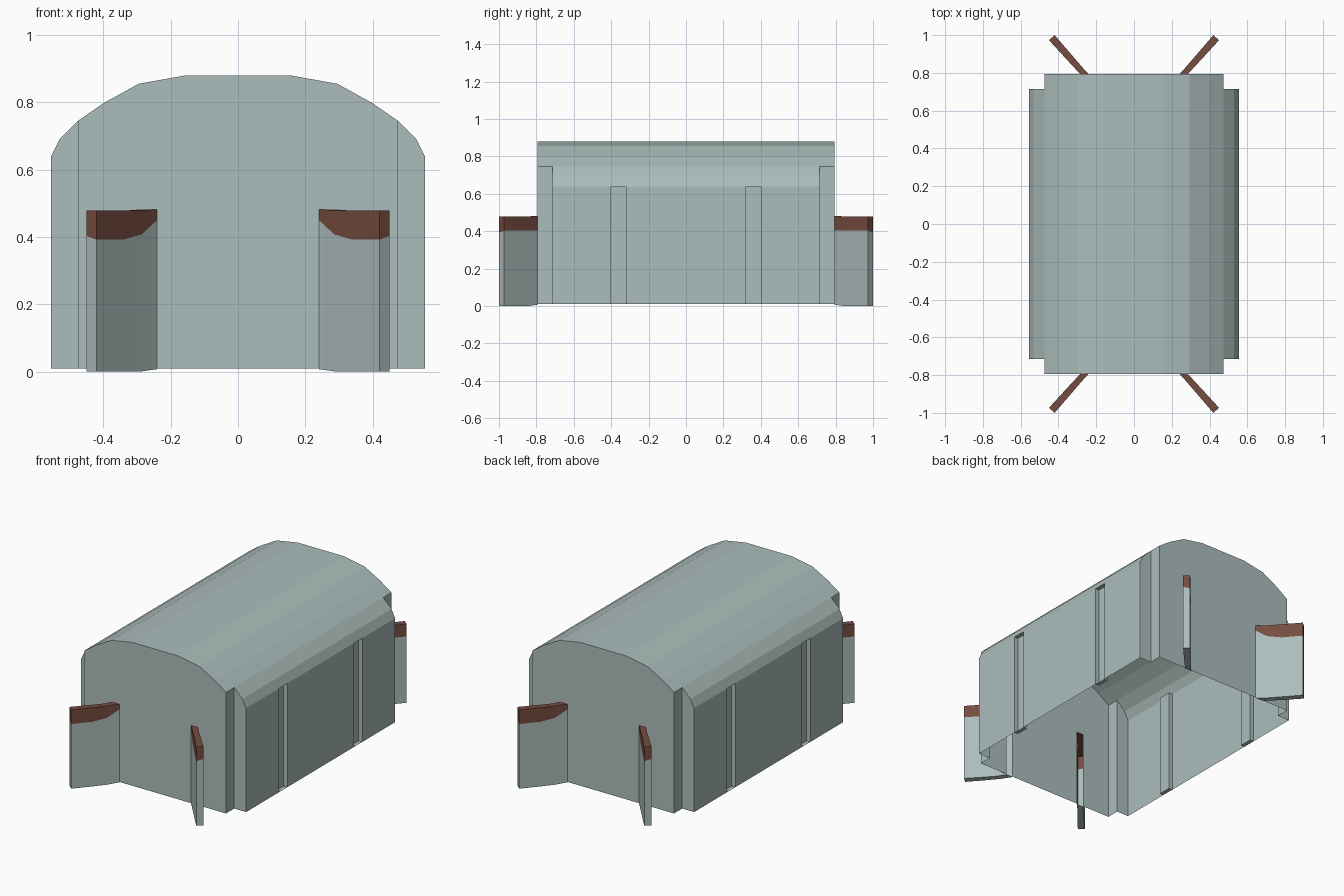
import bpy, bmesh

if "Cube" in bpy.data.objects:
    bpy.data.objects.remove(bpy.data.objects["Cube"])


def material(name, rgb):
    m = bpy.data.materials.new(name)
    m.diffuse_color = (*rgb, 1)
    m.use_nodes = True
    m.node_tree.nodes["Principled BSDF"].inputs["Base Color"].default_value = m.diffuse_color
    return m


GREY = material("pale grey green", (0.41, 0.51, 0.50))
BROWN = material("rust brown", (0.18, 0.072, 0.051))


def face(bm, pts, mat=0):
    f = bm.faces.new([bm.verts.new(p) for p in pts])
    f.material_index = mat


def finish(bm, name):
    bmesh.ops.remove_doubles(bm, verts=bm.verts, dist=0.0005)
    bmesh.ops.recalc_face_normals(bm, faces=bm.faces)
    me = bpy.data.meshes.new(name)
    bm.to_mesh(me)
    bm.free()
    me.materials.append(GREY)
    me.materials.append(BROWN)
    ob = bpy.data.objects.new(name, me)
    bpy.context.collection.objects.link(ob)
    return ob


Z0 = 0.01                 # open underside of the shell
END, SIDE = 0.793, 0.715  # half lengths of the middle and of the side bays
XN, XW, XR = 0.475, 0.555, 0.53  # corner notch, wall, recess
crown = [(0.155, 0.88), (0.295, 0.855), (0.40, 0.797), (XN, 0.745)]
eave = [(XN, 0.745), (0.53, 0.69), (XW, 0.64)]
SLOT = (0.24, 0.285)      # where the wing walls open into the end wall
WING_TOP = 0.482

# Vaulted shell
bm = bmesh.new()
face(bm, [(-0.155, -END, 0.88), (0.155, -END, 0.88), (0.155, END, 0.88), (-0.155, END, 0.88)])
for s in (-1, 1):
    # roof strips, the eave ones being shorter
    for prof, L in ((crown, END), (eave, SIDE)):
        for (xa, za), (xb, zb) in zip(prof, prof[1:]):
            face(bm, [(s*xa, -L, za), (s*xb, -L, zb), (s*xb, L, zb), (s*xa, L, za)])
    # side wall with two shallow vertical recesses
    ys = [-SIDE, -0.40, -0.32, 0.32, 0.40, SIDE]
    for i, (a, b) in enumerate(zip(ys, ys[1:])):
        x = XR if i % 2 else XW
        face(bm, [(s*x, a, Z0), (s*x, b, Z0), (s*x, b, 0.64), (s*x, a, 0.64)])
        if i % 2:
            for y in (a, b):
                face(bm, [(s*XR, y, Z0), (s*XW, y, Z0), (s*XW, y, 0.64), (s*XR, y, 0.64)])
            for z in (Z0, 0.64):
                face(bm, [(s*XR, a, z), (s*XW, a, z), (s*XW, b, z), (s*XR, b, z)])
    # corner notches
    for e in (-1, 1):
        face(bm, [(s*XN, e*SIDE, Z0), (s*XW, e*SIDE, Z0)] + [(s*x, e*SIDE, z) for x, z in eave[::-1]])
        face(bm, [(s*XN, e*SIDE, Z0), (s*XN, e*END, Z0), (s*XN, e*END, 0.745), (s*XN, e*SIDE, 0.745)])
# end walls with slots for the wing walls
half = [(SLOT[0], Z0), (SLOT[0], WING_TOP), (SLOT[1], WING_TOP), (SLOT[1], Z0), (XN, Z0)] + crown[::-1]
outline = half + [(-x, z) for x, z in half[::-1]]
for e in (-1, 1):
    face(bm, [(x, e*END, z) for x, z in outline])
finish(bm, "vaulted_shell")

# Splayed wing walls: (inner x, y), (outer x, y), bottom, brown edge on inner face, top
sections = [
    ((0.24, END), (0.285, END), 0.007, 0.450, WING_TOP),
    ((0.257, 0.811), (0.300, 0.810), 0.005, 0.435, 0.481),
    ((0.285, 0.843), (0.325, 0.837), 0.001, 0.408, 0.479),
    ((0.34, 0.907), (0.375, 0.891), 0.0, 0.392, 0.478),
    ((0.42, 1.0), (0.45, 0.973), 0.0, 0.392, 0.478),
]
EDGE = 0.403


def wing(name, sx, sy):
    bm = bmesh.new()

    def p(xy, z):
        return (sx*xy[0], sy*xy[1], z)
    for (a, b, z0, zm, z1), (c, d, w0, wm, w1) in zip(sections, sections[1:]):
        face(bm, [p(a, z0), p(c, w0), p(c, wm), p(a, zm)])
        face(bm, [p(a, zm), p(c, wm), p(c, w1), p(a, z1)], 1)
        face(bm, [p(b, z0), p(d, w0), p(d, EDGE), p(b, EDGE)])
        face(bm, [p(b, EDGE), p(d, EDGE), p(d, w1), p(b, z1)], 1)
        face(bm, [p(a, z1), p(c, w1), p(d, w1), p(b, z1)], 1)
        face(bm, [p(a, z0), p(c, w0), p(d, w0), p(b, z0)])
    a, b, z0, zm, z1 = sections[-1]
    face(bm, [p(a, z0), p(b, z0), p(b, EDGE), p(a, zm)])
    face(bm, [p(a, zm), p(b, EDGE), p(b, z1), p(a, z1)], 1)
    finish(bm, name)


for sx, side in ((-1, "left"), (1, "right")):
    for sy, end in ((-1, "front"), (1, "back")):
        wing(f"{end}_{side}_wing_wall", sx, sy)
